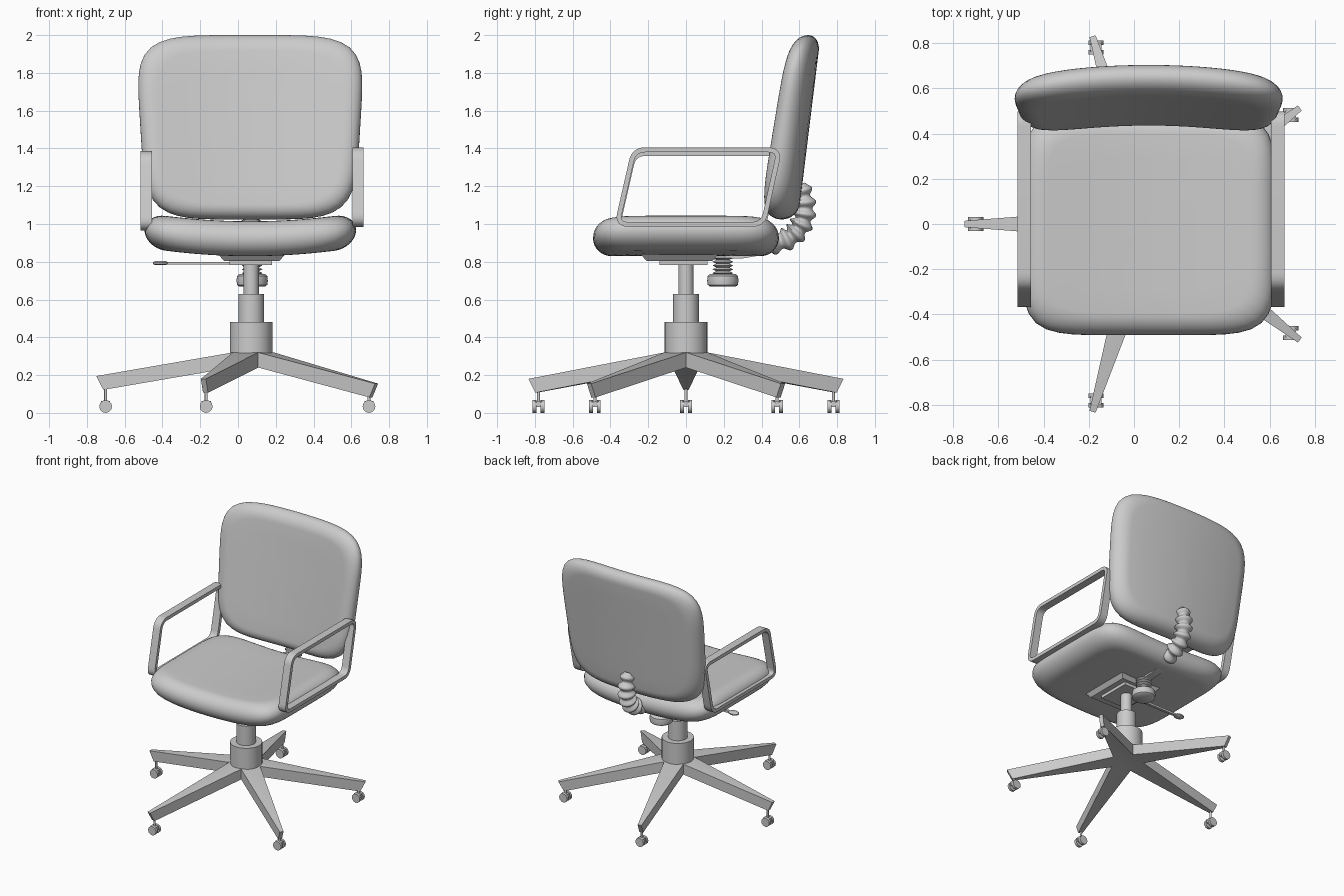
import bpy, bmesh, math
from mathutils import Vector

if "Cube" in bpy.data.objects:
    bpy.data.objects.remove(bpy.data.objects["Cube"])

CX = 0.07   # column axis
SX = 0.065  # cushion centre line


def finish(name, verts, faces, angle=40):
    me = bpy.data.meshes.new(name)
    me.from_pydata([tuple(v) for v in verts], [], faces)
    bm = bmesh.new()
    bm.from_mesh(me)
    bmesh.ops.recalc_face_normals(bm, faces=bm.faces)
    bm.to_mesh(me)
    bm.free()
    ob = bpy.data.objects.new(name, me)
    bpy.context.collection.objects.link(ob)
    bpy.ops.object.select_all(action='DESELECT')
    ob.select_set(True)
    bpy.context.view_layer.objects.active = ob
    bpy.ops.object.shade_smooth_by_angle(angle=math.radians(angle))
    return ob


def skin(name, rings, closed=False, angle=40):
    """Join equal-length rings of points with quads; cap the ends unless closed."""
    n, m = len(rings[0]), len(rings)
    verts = [p for r in rings for p in r]
    faces = []
    for i in range(m if closed else m - 1):
        j = (i + 1) % m
        for k in range(n):
            l = (k + 1) % n
            faces.append((i*n + k, i*n + l, j*n + l, j*n + k))
    if not closed:
        faces += [tuple(range(n)), tuple(range((m - 1)*n, m*n))]
    return finish(name, verts, faces, angle)


def lathe(name, x, y, profile, seg=32, angle=40):
    rings = [[(x + r*math.cos(2*math.pi*k/seg), y + r*math.sin(2*math.pi*k/seg), z)
              for k in range(seg)] for r, z in profile]
    return skin(name, rings, angle=angle)


def slab(name, lo, hi, inset=0.0):
    """Box whose underside is inset."""
    def ring(z, d):
        return [(lo[0]+d, lo[1]+d, z), (hi[0]-d, lo[1]+d, z),
                (hi[0]-d, hi[1]-d, z), (lo[0]+d, hi[1]-d, z)]
    return skin(name, [ring(lo[2], inset), ring(hi[2], 0)])


def cushion(name, warp, n, e, seg=80):
    """Padded rounded panel: superellipse outline, round rim, warped into place."""
    flat = [0.02, 0.25, 0.5, 0.75]
    prof = [(f*(1 - e), -1) for f in flat]
    for i in range(17):
        a = math.pi*(i/16 - 0.5)
        prof.append((1 - e*(1 - math.cos(a)), math.sin(a)))
    prof += [(f*(1 - e), 1) for f in reversed(flat)]
    rings = []
    for s, h in prof:
        ring = []
        for k in range(seg):
            t = 2*math.pi*k/seg
            c, d = math.cos(t), math.sin(t)
            r = s*(abs(c)**n + abs(d)**n)**(-1/n)
            ring.append(warp(r*c, r*d, h))
        rings.append(ring)
    return skin(name, rings, angle=60)


# Seat and backrest cushions
cushion("seat", lambda u, v, h: (SX + 0.56*u, 0.492*v, 0.922 + 0.092*h + 0.045*u*u), 6, 0.2)


def back_warp(u, v, h):
    half = 0.075 - 0.01*v
    return (SX + (0.582 + 0.03*v)*u,
            0.578 + 0.07*v - 0.055*u*u + half*h,
            1.512 + 0.488*v)


cushion("backrest", back_warp, 4.8, 0.17)


# Armrest loops: flat bar following a rounded four-corner path
def armrest(name, x, dz):
    corners = [Vector(p) for p in ((-0.365, 0.998), (-0.275, 1.393), (0.495, 1.393), (0.408, 0.998))]
    rad, path = 0.06, []
    for i, c in enumerate(corners):
        a = c + (corners[i - 1] - c).normalized()*rad
        b = c + (corners[(i + 1) % 4] - c).normalized()*rad
        for k in range(9):
            t = k/8
            path.append(a*(1 - t)**2 + c*2*t*(1 - t) + b*t*t)
    rings = []
    for i, p in enumerate(path):
        t = (path[(i + 1) % len(path)] - path[i - 1]).normalized()
        nrm = Vector((-t.y, t.x))*0.013
        o, q = p + nrm, p - nrm
        rings.append([(x - 0.03, o.x, o.y + dz), (x + 0.03, o.x, o.y + dz),
                      (x + 0.03, q.x, q.y + dz), (x - 0.03, q.x, q.y + dz)])
    skin(name, rings, closed=True)


armrest("left_armrest", -0.486, -0.02)
armrest("right_armrest", 0.635, 0.0)

# Gas lift column
lathe("column", CX, 0, [(0.113, 0.3), (0.113, 0.48), (0.068, 0.48), (0.068, 0.63),
                        (0.04, 0.63), (0.04, 0.8)])

# Star base: five tapering legs around a pentagon hub
RX, RY = 0.82, 0.873
tip_z = {36: 0.155, 108: 0.18, 180: 0.195, 252: 0.18, 324: 0.155}
verts, faces = [], []
for deg in tip_z:
    a = math.radians(deg - 36)
    for z in (0.32, 0.24):
        verts.append((CX + 0.12*math.cos(a), 0.12*math.sin(a), z))
for i, (deg, z) in enumerate(tip_z.items()):
    a = math.radians(deg)
    d, s = Vector((math.cos(a)*RX, math.sin(a)*RY)), Vector((-math.sin(a), math.cos(a)))*0.014
    b = len(verts)
    for f, zz in ((1.0, z), (0.955, z - 0.073)):
        for sg in (-1, 1):
            p = d*f + s*sg
            verts.append((CX + p.x, p.y, zz))
    i0, i1 = 2*i, 2*((i + 1) % 5)
    faces += [(i0, b, b + 1, i1), (i0 + 1, b + 2, b + 3, i1 + 1),
              (i0, i0 + 1, b + 2, b), (i1, i1 + 1, b + 3, b + 1), (b, b + 1, b + 3, b + 2)]
faces += [(0, 2, 4, 6, 8), (1, 3, 5, 7, 9)]
finish("star_base", verts, faces, 20)

# Casters: stem, hood and twin wheels
for i, (deg, z) in enumerate(tip_z.items()):
    a = math.radians(deg)
    x, y = CX + 0.94*RX*math.cos(a), 0.94*RY*math.sin(a)
    lathe(f"caster_stem_{i}", x, y, [(0.008, 0.06), (0.008, z - 0.03)], 10)
    slab(f"caster_hood_{i}", (x - 0.024, y - 0.018, 0.03), (x + 0.024, y + 0.018, 0.062))
    for sg in (-1, 1):
        rings = [[(x + 0.034*math.cos(k*math.pi/6), y + sg*w, 0.034 + 0.034*math.sin(k*math.pi/6))
                  for k in range(12)] for w in (0.011, 0.031)]
        skin(f"caster_wheel_{i}_{'left' if sg < 0 else 'right'}", rings)

# Under-seat plates and lever
slab("seat_plate", (-0.105, -0.24, 0.805), (0.25, 0.17, 0.84), 0.03)
slab("tilt_plate", (-0.045, -0.14, 0.782), (0.18, 0.115, 0.808))
slab("lever_rod", (-0.39, -0.01, 0.785), (0.0, 0.01, 0.8))
handle = lathe("lever_handle", 0, 0, [(0.03, -0.01), (0.04, -0.004), (0.04, 0.004), (0.03, 0.01)], 20)
handle.scale.y = 0.75
handle.location = (-0.41, 0, 0.793)

# Tension knob with ribbed spring
lathe("tension_knob", CX + 0.005, 0.195, [(0.07, 0.67), (0.08, 0.678), (0.083, 0.7),
                                          (0.08, 0.725), (0.068, 0.735)])
spring = []
for i in range(5):
    spring += [(0.035, 0.73 + 0.02*i), (0.055, 0.74 + 0.02*i)]
lathe("tension_spring", CX + 0.005, 0.195, spring, 24, 20)

# Thin support bar running back to the bellows
bar = [(0.1, 0.81), (0.3, 0.818), (0.42, 0.838), (0.5, 0.88)]
skin("support_bar", [[(CX - 0.03, y, z), (CX + 0.03, y, z), (CX + 0.03, y, z + 0.015),
                      (CX - 0.03, y, z + 0.015)] for y, z in bar])

# Ribbed bellows linking seat and backrest
p0, p1, p2, p3 = (Vector((0, *p)) for p in ((0.43, 0.90), (0.62, 0.90), (0.66, 1.06), (0.605, 1.21)))
rings, N, RIBS = [], 56, 7
for i in range(N + 1):
    t = i/N
    c = p0*(1-t)**3 + p1*3*t*(1-t)**2 + p2*3*t*t*(1-t) + p3*t**3
    d = ((p1-p0)*(1-t)**2 + (p2-p1)*2*t*(1-t) + (p3-p2)*t*t).normalized()
    nrm = Vector((0, -d.z, d.y))
    r = 0.053 - 0.012*math.cos(2*math.pi*RIBS*t) - 0.014*max(0, t - 0.75)*4
    rings.append([Vector((CX + r*math.cos(k*math.pi/12), 0, 0)) + c + nrm*r*math.sin(k*math.pi/12)
                  for k in range(24)])
skin("bellows", rings, angle=60)
